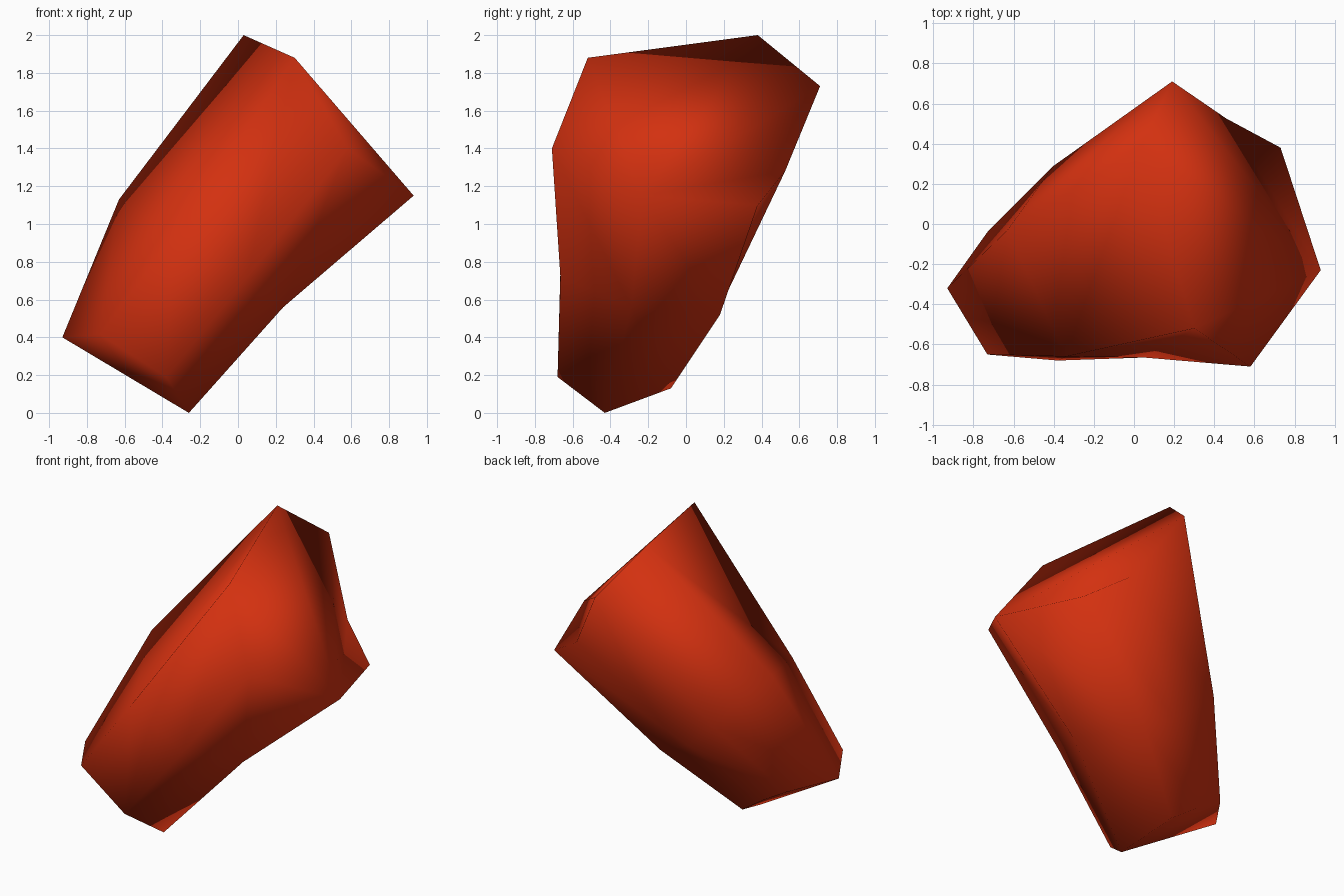
import bpy, bmesh

if "Cube" in bpy.data.objects:
    bpy.data.objects.remove(bpy.data.objects["Cube"])

# Material
red = bpy.data.materials.new("deep red")
red.diffuse_color = (0.65, 0.03, 0.005, 1)
red.use_nodes = True
red.node_tree.nodes["Principled BSDF"].inputs["Base Color"].default_value = red.diffuse_color

# Tilted seven-sided shard: three rings, listed in matching order
bottom = [(-0.26, -0.43, 0.0), (-0.38, -0.68, 0.19), (-0.73, -0.65, 0.415),
          (-0.93, -0.32, 0.40), (-0.73, -0.04, 0.36), (-0.55, -0.045, 0.255),
          (-0.37, -0.08, 0.13)]
middle = [(0.24, -0.29, 0.56), (0.05, -0.665, 0.72), (-0.34, -0.66, 0.94),
          (-0.63, -0.03, 1.13), (-0.40, 0.29, 0.85), (-0.16, 0.21, 0.62),
          (0.07, 0.18, 0.52)]
top = [(0.93, -0.23, 1.15), (0.58, -0.71, 1.40), (0.30, -0.52, 1.88),
       (0.03, 0.38, 2.0), (0.19, 0.71, 1.73), (0.46, 0.525, 1.28),
       (0.73, 0.38, 1.10)]
N = len(top)

bm = bmesh.new()
low, mid, high = [[bm.verts.new(p) for p in ring] for ring in (bottom, middle, top)]

# Side walls, every panel split along the same diagonal
for a, b in ((low, mid), (mid, high)):
    for i in range(N):
        j = (i + 1) % N
        bm.faces.new((a[i], a[j], b[j]))
        bm.faces.new((a[i], b[j], b[i]))

# End caps, fanned from the first corner
for ring in (low, high):
    for i in range(1, N - 1):
        bm.faces.new((ring[0], ring[i], ring[i + 1]))

bmesh.ops.recalc_face_normals(bm, faces=bm.faces[:])
for f in bm.faces:
    f.smooth = True

mesh = bpy.data.meshes.new("shard")
bm.to_mesh(mesh)
bm.free()
mesh.materials.append(red)
shard = bpy.data.objects.new("shard", mesh)
bpy.context.collection.objects.link(shard)
